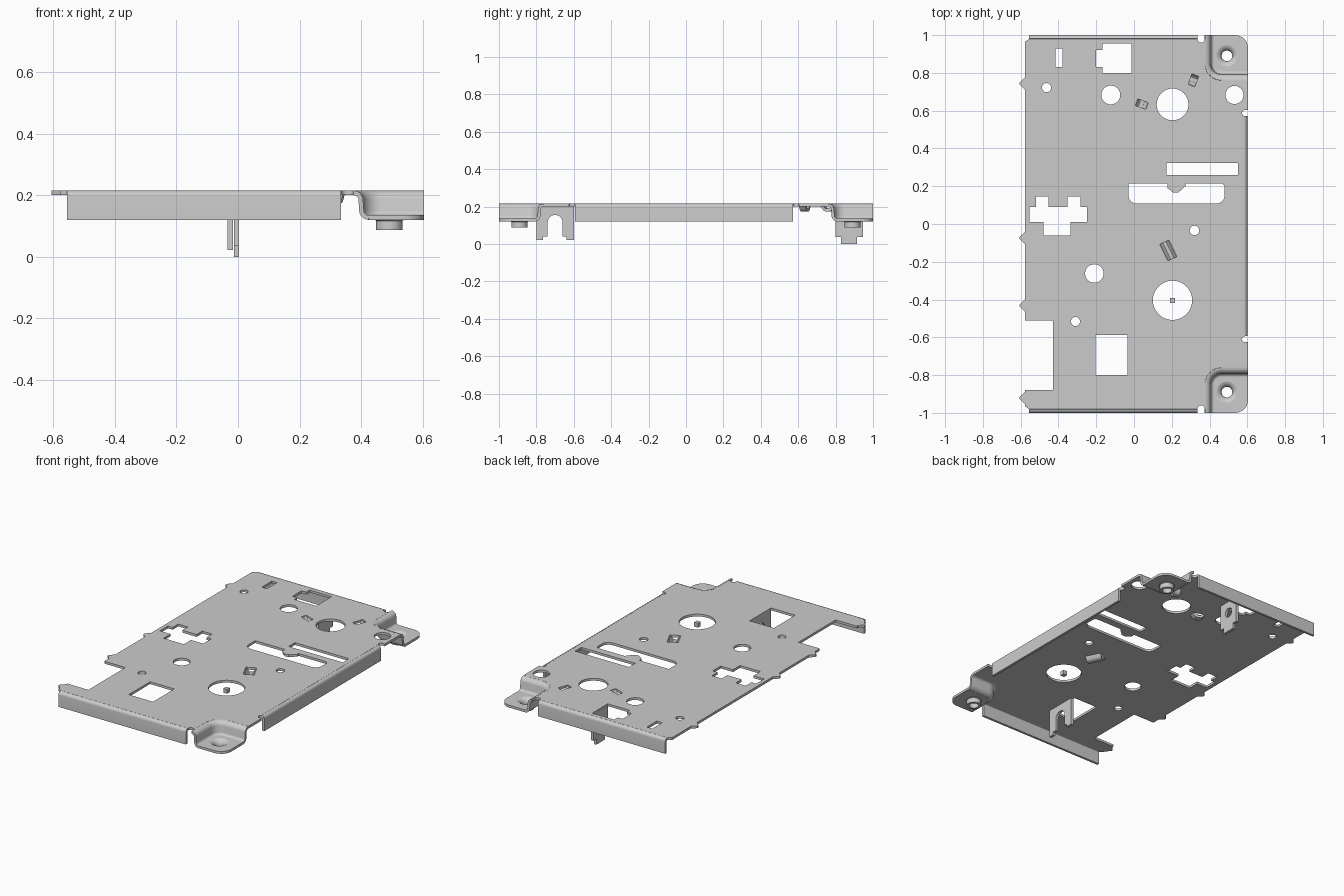
import bpy, bmesh, math
from mathutils import Matrix

if "Cube" in bpy.data.objects:
    bpy.data.objects.remove(bpy.data.objects["Cube"])

T = 0.015            # sheet thickness
ZT = 0.215 - T / 2   # middle of the top sheet
ZF = 0.12 + T / 2    # middle of the sunken feet


def arc(cx, cy, r, a0, a1, n=10):
    return [(cx + r * math.cos(math.radians(a0 + (a1 - a0) * i / n)),
             cy + r * math.sin(math.radians(a0 + (a1 - a0) * i / n))) for i in range(n + 1)]


def circle(cx, cy, r, n=40):
    return arc(cx, cy, r, 0, 360, n)[:-1]


def rect(x0, x1, y0, y1):
    return [(x0, y0), (x1, y0), (x1, y1), (x0, y1)]


def turned(cx, cy, l, w, deg):
    c, s = math.cos(math.radians(deg)), math.sin(math.radians(deg))
    return [(cx + c * u - s * v, cy + s * u + c * v) for u, v in rect(-l / 2, l / 2, -w / 2, w / 2)]


def finish(ob):
    bpy.ops.object.select_all(action='DESELECT')
    ob.select_set(True)
    bpy.context.view_layer.objects.active = ob
    for m in list(ob.modifiers):
        bpy.ops.object.modifier_apply(modifier=m.name)
    bpy.ops.object.shade_smooth_by_angle(angle=math.radians(30))


def flat(name, loops, matrix, t=T):
    """Flat sheet: first loop is the outline, the others are holes."""
    cu = bpy.data.curves.new(name, 'CURVE')
    cu.dimensions, cu.fill_mode, cu.extrude = '2D', 'BOTH', t / 2
    for lp in loops:
        sp = cu.splines.new('POLY')
        sp.points.add(len(lp) - 1)
        for p, (x, y) in zip(sp.points, lp):
            p.co = (x, y, 0, 1)
        sp.use_cyclic_u = True
    tmp = bpy.data.objects.new(name + "_curve", cu)
    bpy.context.collection.objects.link(tmp)
    bpy.context.view_layer.update()
    me = bpy.data.meshes.new_from_object(tmp.evaluated_get(bpy.context.evaluated_depsgraph_get()))
    bpy.data.objects.remove(tmp)
    me.transform(matrix)
    ob = bpy.data.objects.new(name, me)
    bpy.context.collection.objects.link(ob)
    finish(ob)
    return ob


def sweep(name, path, profile, closed=False):
    """path: (x, y, nx, ny); profile: (offset along normal, z). Open sheets get thickness."""
    bm = bmesh.new()
    rows = [[bm.verts.new((x + nx * d, y + ny * d, z)) for d, z in profile] for x, y, nx, ny in path]
    m, k = len(path), len(profile)
    for i in range(m if closed else m - 1):
        for j in range(k if closed else k - 1):
            a, b = rows[i], rows[(i + 1) % m]
            bm.faces.new((a[j], a[(j + 1) % k], b[(j + 1) % k], b[j]))
    bmesh.ops.recalc_face_normals(bm, faces=bm.faces)
    me = bpy.data.meshes.new(name)
    bm.to_mesh(me)
    bm.free()
    ob = bpy.data.objects.new(name, me)
    bpy.context.collection.objects.link(ob)
    if not closed:
        so = ob.modifiers.new("thickness", 'SOLIDIFY')
        so.thickness, so.offset = T, 0
    finish(ob)


# --- plate outline, counter-clockwise ---
def corner(yn):
    """Relief notch, cut-out for the sunken foot, side notch (front right)."""
    return ([(0.335, -0.98)] + arc(0.355, -0.98, 0.02, 180, 0)[1:]
            + arc(0.465, -0.85, 0.09, 180, 90) + [(0.604, -0.76), (0.604, yn - 0.016)]
            + arc(0.588, yn, 0.016, 270, 90) + [(0.58, yn + 0.016)])


def tooth(y, h=0.032):
    return [(-0.578, y + h), (-0.605, y + 0.005), (-0.605, y - 0.005), (-0.578, y - h)]


outline = [(-0.555, -0.98)] + corner(-0.61)
outline += [(x, -y) for x, y in reversed(corner(-0.587))]
outline += [(-0.555, 0.98), (-0.578, 0.965)] + tooth(0.745) + tooth(-0.075) + tooth(-0.432)
outline += rect(-0.578, -0.43, -0.51, -0.51)[:2] + [(-0.43, -0.88), (-0.578, -0.88)]
outline += tooth(-0.922) + [(-0.578, -0.965)]

# --- plate openings ---
LOUVRES = [(0.04, 0.635, 0.07, 0.037, -20), (0.315, 0.762, 0.07, 0.037, 70), (0.182, -0.14, 0.064, 0.097, 26)]
holes = [circle(*c) for c in [(-0.463, 0.722, 0.024), (-0.123, 0.683, 0.05), (0.204, 0.633, 0.084),
                              (0.532, 0.683, 0.048), (0.32, -0.034, 0.025), (-0.21, -0.262, 0.049),
                              (0.204, -0.404, 0.104), (-0.31, -0.516, 0.024)]]
holes += [rect(-0.415, -0.378, 0.83, 0.93), rect(0.172, 0.55, 0.26, 0.323), rect(-0.204, -0.034, -0.8, -0.587)]
holes += [turned(*l) for l in LOUVRES]
holes.append([(-0.013, 0.8), (-0.013, 0.955), (-0.167, 0.955), (-0.167, 0.92), (-0.2, 0.92),
              (-0.2, 0.83), (-0.167, 0.83), (-0.167, 0.8)])
holes.append(arc(0.015, 0.153, 0.045, 180, 270) + arc(0.435, 0.153, 0.045, 270, 360)
             + arc(0.46, 0.194, 0.02, 0, 90, 5)
             + [(0.275, 0.214), (0.272, 0.2), (0.235, 0.167), (0.21, 0.165), (0.177, 0.19), (0.177, 0.214),
                (-0.03, 0.214)])
holes.append([(-0.553, 0.01), (-0.479, 0.01), (-0.479, -0.06), (-0.336, -0.06), (-0.336, 0.01), (-0.25, 0.01),
              (-0.25, 0.09), (-0.283, 0.09), (-0.283, 0.146), (-0.352, 0.146), (-0.352, 0.09),
              (-0.452, 0.09), (-0.452, 0.146), (-0.52, 0.146), (-0.52, 0.09), (-0.553, 0.09)])
flat("base_plate", [outline] + holes, Matrix.Translation((0, 0, ZT)))

# --- bent edge flanges ---
bend = arc(0, ZT - 0.0125, 0.0125, 90, 0, 6) + [(0.0125, 0.12)]
sweep("front_flange", [(-0.555, -0.98, 0, -1), (0.335, -0.98, 0, -1)], bend)
sweep("back_flange", [(-0.555, 0.98, 0, 1), (0.335, 0.98, 0, 1)], bend)
sweep("right_flange", [(0.58, -0.594, 1, 0), (0.58, 0.571, 1, 0)], bend)

# --- sunken corner feet: S-shaped wall, floor, flanged screw hole ---
wall = arc(0, ZF + 0.024, 0.024, -90, -10, 7) + arc(0.05, ZT - 0.024, 0.024, 170, 90, 7)
boss = [(0.056, 0.135), (0.046, 0.132), (0.037, 0.125), (0.03, 0.114), (0.028, 0.105), (0.028, 0.087),
        (0.043, 0.087), (0.043, 0.117), (0.047, 0.12), (0.056, 0.12)]
for s, side in ((-1, "front"), (1, "back")):
    turn = arc(0, 0, 1, 180, 90)
    path = [(0.425, s * 1.0, -1, 0)]
    path += [(0.465 + 0.04 * c, s * (0.85 - 0.04 * n), c, -s * n) for c, n in turn]
    path += [(0.604, s * 0.81, 0, -s)]
    sweep(side + "_foot_wall", path, wall)
    rim = [(p[0], p[1]) for p in path] + [(x, -s * y) for x, y in arc(0.534, -0.93, 0.07, 0, -90)]
    flat(side + "_foot_floor", [rim, circle(0.492, s * 0.89, 0.056)], Matrix.Translation((0, 0, ZF)))
    sweep(side + "_foot_boss", [(0.492, s * 0.89, c, n) for c, n in circle(0, 0, 1)], boss, True)

# --- lanced bridges pressed below the plate ---
for i, (cx, cy, l, w, deg) in enumerate(LOUVRES):
    c, n = math.cos(math.radians(deg)), math.sin(math.radians(deg))
    dip = [(l * (t / 12 - 0.5), ZT - 0.026 * min(1, 1.25 * math.sin(math.pi * t / 12))) for t in range(13)]
    sweep("bridge_%d" % (i + 1), [(cx - n * v, cy + c * v, c, n) for v in (-w / 2, w / 2)], dip)

# --- tabs folded down from the window edges (drawn in y, z) ---
YZ = Matrix(((0, 0, 1, 0), (1, 0, 0, 0), (0, 1, 0, 0), (0, 0, 0, 1)))
fork = [(-0.8, 0.205), (-0.8, 0.022), (-0.765, 0.022), (-0.765, 0.04), (-0.74, 0.04)]
fork += arc(-0.7, 0.115, 0.04, 180, 0, 16)
fork += [(-0.66, 0.04), (-0.64, 0.04), (-0.64, 0.022), (-0.6, 0.022), (-0.6, 0.205)]
flat("fork_tab", [fork], Matrix.Translation((-0.025, 0, 0)) @ YZ, 0.018)
tongue = [(0.8, 0.205), (0.8, 0.036), (0.828, 0.036), (0.828, 0), (0.915, 0), (0.915, 0.036),
          (0.945, 0.036), (0.945, 0.205)]
flat("tongue_tab", [tongue, circle(0.875, 0.125, 0.03)], Matrix.Translation((-0.005, 0, 0)) @ YZ, 0.017)

# --- small block centred in the large opening ---
flat("centre_block", [rect(0.19, 0.217, -0.418, -0.391)], Matrix.Translation((0.0, 0, 0.2)), 0.027)
